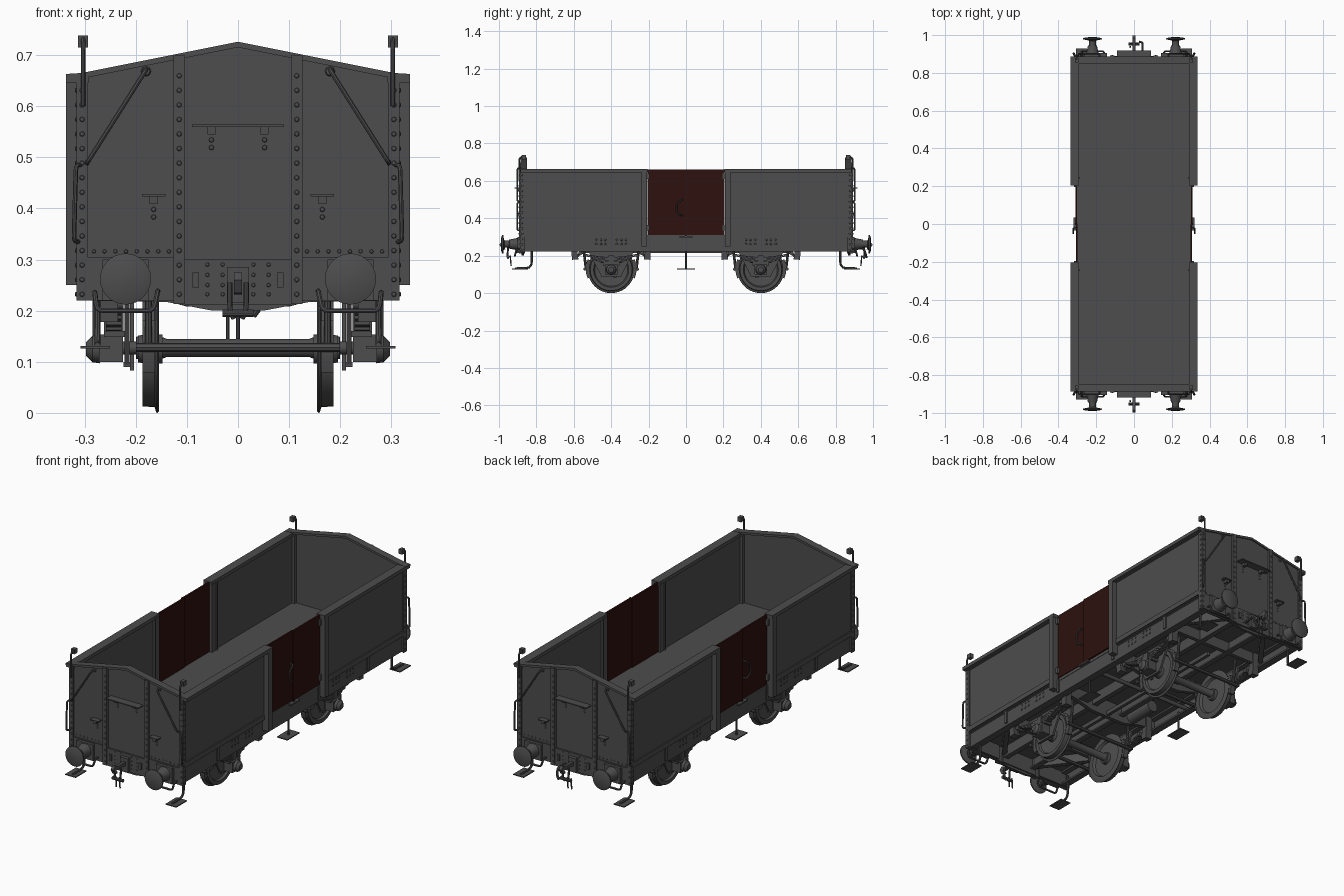
import bpy, bmesh, math
from mathutils import Vector, Matrix

if "Cube" in bpy.data.objects:
    bpy.data.objects.remove(bpy.data.objects["Cube"])


def material(name, col):
    m = bpy.data.materials.new(name)
    m.diffuse_color = (*col, 1)
    m.use_nodes = True
    m.node_tree.nodes["Principled BSDF"].inputs["Base Color"].default_value = m.diffuse_color
    return m


GREY = material("dark_grey", (0.075, 0.075, 0.075))
RED = material("dark_red", (0.026, 0.0055, 0.004))


def box(bm, lo, hi):
    lo, hi = Vector(lo), Vector(hi)
    mat = Matrix.Translation((lo + hi) / 2) @ Matrix.Diagonal((*(hi - lo), 1))
    bmesh.ops.create_cube(bm, size=1, matrix=mat)


def prism(bm, pts, axis, a, b):
    # polygon in xz swept along y, or in yz swept along x
    put = (lambda p, t: (p[0], t, p[1])) if axis == "y" else (lambda p, t: (t, p[0], p[1]))
    ra, rb = [[bm.verts.new(put(p, t)) for p in pts] for t in (a, b)]
    bm.faces.new(ra)
    bm.faces.new(rb[::-1])
    for i in range(len(pts)):
        j = (i + 1) % len(pts)
        bm.faces.new((ra[i], rb[i], rb[j], ra[j]))


def lathe(bm, prof, org, axis, seg=24):
    # profile of (distance along axis, radius)
    rings = []
    for t, r in prof:
        ring = []
        for k in range(seg):
            a = 2 * math.pi * k / seg
            c, s = r * math.cos(a), r * math.sin(a)
            v = (t, c, s) if axis == "x" else (c, t, s)
            ring.append(bm.verts.new(Vector(org) + Vector(v)))
        rings.append(ring)
    for p, q in zip(rings, rings[1:]):
        for k in range(seg):
            bm.faces.new((p[k], p[k - 1], q[k - 1], q[k]))
    bm.faces.new(rings[0])
    bm.faces.new(rings[-1][::-1])


def tube(bm, pts, r, n=8, bend=0.012):
    # round bar along a path with rounded corners
    pts = [Vector(p) for p in pts]
    path = [pts[0]]
    for a, b, c in zip(pts, pts[1:], pts[2:]):
        p = b + (a - b).normalized() * min(bend, (a - b).length * .45)
        q = b + (c - b).normalized() * min(bend, (c - b).length * .45)
        path += [p * (1 - t) ** 2 + b * 2 * t * (1 - t) + q * t * t for t in (0, .33, .67, 1)]
    path.append(pts[-1])
    side, rings = None, []
    for i, p in enumerate(path):
        d = (path[min(i + 1, len(path) - 1)] - path[max(i - 1, 0)]).normalized()
        side = d.orthogonal() if side is None else side - d * side.dot(d)
        side.normalize()
        up = d.cross(side)
        rings.append([bm.verts.new(p + r * (side * math.cos(2 * math.pi * k / n) + up * math.sin(2 * math.pi * k / n))) for k in range(n)])
    for p, q in zip(rings, rings[1:]):
        for k in range(n):
            bm.faces.new((p[k], p[k - 1], q[k - 1], q[k]))
    bm.faces.new(rings[0])
    bm.faces.new(rings[-1][::-1])


def rivet(bm, p, axis, out, r=0.005):
    lathe(bm, [(0, r), (out * r * .4, r * .8), (out * r * .6, r * .3)], p, axis, 8)


def part(name, build, mirror="xy", mat=GREY):
    bm = bmesh.new()
    build(bm)
    bmesh.ops.recalc_face_normals(bm, faces=bm.faces)
    me = bpy.data.meshes.new(name)
    bm.to_mesh(me)
    bm.free()
    me.materials.append(mat)
    ob = bpy.data.objects.new(name, me)
    bpy.context.collection.objects.link(ob)
    bpy.ops.object.select_all(action="DESELECT")
    ob.select_set(True)
    bpy.context.view_layer.objects.active = ob
    bpy.ops.object.shade_smooth_by_angle(angle=math.radians(35))
    if mirror:
        mod = ob.modifiers.new("mirror", "MIRROR")
        mod.use_axis = ("x" in mirror, "y" in mirror, False)
        mod.use_mirror_merge = False


def boxes(*pairs):
    return lambda bm: [box(bm, lo, hi) for lo, hi in pairs]


# body: floor, side sheets, top rails and door posts
part("floor", boxes(((-.305, -.87, .295), (.305, .87, .31))), "")
part("side_wall", boxes(((.298, .21, .30), (.310, .875, .655)), ((.305, .24, .305), (.316, .875, .33))))
part("side_top_rail", boxes(((.292, .205, .645), (.336, .885, .663))))
part("door_post", boxes(((.29, .208, .25), (.336, .238, .65))))
part("inner_corner_post", boxes(((.283, .852, .31), (.30, .868, .65)), ((.286, .24, .31), (.30, .25, .65))))
END = [(-.312, .22), (-.14, .217), (-.05, .2), (.05, .2), (.14, .217), (.312, .22), (.312, .655), (0, .722), (-.312, .655)]
CAP = [(-.336, .652), (-.336, .663), (-.305, .665), (0, .726), (.305, .665), (.336, .663), (.336, .652), (.305, .654), (0, .715), (-.305, .654)]
part("end_wall", lambda bm: prism(bm, END, "y", -.88, -.866), "y")
part("end_top_rail", lambda bm: prism(bm, CAP, "y", -.886, -.85), "y")
part("end_posts", boxes(((.104, -.893, .213), (.126, -.878, .699)), ((.294, -.887, .22), (.316, -.878, .66)),
                        ((.31, -.887, .22), (.316, -.862, .65))))
part("headstock", boxes(((.126, -.886, .22), (.294, -.86, .305)), ((0, -.889, .212), (.104, -.86, .30))))


# rivets on the ends and solebars
def rivets(bm):
    for i in range(16):
        z = .232 + i * .0285
        if z < .69:
            rivet(bm, (.115, -.893, z), "y", -1)
        if z < .65:
            rivet(bm, (.305, -.887, z), "y", -1)
            rivet(bm, (.316, -.875, z), "x", 1)
    for i in range(8):
        rivet(bm, (.135 + i * .021, -.88, .316), "y", -1, .004)
    for x in (.03, .06):
        for z in (.232, .25, .27, .29):
            rivet(bm, (x, -.889, z), "y", -1, .004)
    for y in (.32, .345, .37, .43, .455, .48):
        for z in (.262, .285):
            rivet(bm, (.303, y, z), "x", 1, .006)


part("rivets", rivets)

# red double doors, with hinges, latch and handle
part("door_leaf_a", boxes(((.298, -.207, .312), (.306, .002, .66))), "x", RED)
part("door_leaf_b", boxes(((.302, -.002, .312), (.311, .207, .66))), "x", RED)
part("door_hinges", lambda bm: [box(bm, (.304, .195, z), (.318, .215, z + .03)) for z in (.335, .61)])


def door_handle(bm):
    tube(bm, [(.306, -.02, .50), (.322, -.02, .50), (.322, -.05, .48), (.322, -.05, .43), (.322, -.02, .415), (.306, -.02, .415)], .004)
    box(bm, (.305, -.035, .298), (.32, .035, .306))


part("door_latch", door_handle, "x")
part("door_seam_bar", boxes(((.304, -.005, .30), (.3125, .005, .66))), "x", RED)


# end fittings: shelf, small steps, braces, handrails, lamp irons
def end_fittings(bm):
    box(bm, (0, -.918, .559), (.09, -.88, .564))
    box(bm, (.142, -.906, .423), (.188, -.88, .428))
    for x, z in ((.052, .559), (.165, .423)):
        box(bm, (x - .008, -.902, z - .014), (x + .008, -.88, z))
        for dz in (.025, .04):
            rivet(bm, (x, -.88, z - dz), "y", -1, .005)
    tube(bm, [(.18, -.88, .672), (.182, -.902, .668), (.294, -.902, .491), (.296, -.88, .488)], .0045)
    rivet(bm, (.18, -.88, .668), "y", -1, .01)
    box(bm, (.076, -.897, .245), (.089, -.885, .275))


part("end_fittings", end_fittings)
part("handrail", lambda bm: tube(bm, [(.31, -.88, .335), (.321, -.903, .335), (.317, -.903, .485), (.306, -.88, .485)], .0045))


def lamp_iron(bm):
    tube(bm, [(.303, -.892, .60), (.303, -.892, .72), (.303, -.87, .735)], .0045)
    box(bm, (.293, -.878, .715), (.313, -.855, .738))


part("lamp_iron", lamp_iron)


# buffers, with U-shaped grab bar below
def buffer(bm):
    box(bm, (.175, -.90, .22), (.265, -.88, .30))
    lathe(bm, [(-.90, .034), (-.915, .030), (-.945, .024), (-.946, .018), (-.97, .018), (-.974, .03), (-.977, .05), (-.983, .05), (-.988, .035), (-.99, .001)], (.22, 0, .262), "y", 28)
    tube(bm, [(.28, -.88, .235), (.28, -.905, .235), (.276, -.915, .20), (.165, -.915, .20), (.157, -.905, .238), (.157, -.88, .238)], .005)


part("buffer", buffer)


# draw hook, screw coupling and hanging links
def coupling(bm):
    box(bm, (-.022, -.905, .215), (.022, -.88, .285))
    prism(bm, [(-.88, .265), (-.96, .265), (-.985, .275), (-.998, .26), (-.985, .235), (-.965, .232), (-.968, .243), (-.978, .25), (-.95, .25), (-.88, .245)], "x", -.008, .008)
    for x in (-.016, .016):
        tube(bm, [(x, -.95, .255), (x, -.955, .20), (x * .5, -.95, .185)], .005)
    lathe(bm, [(-.03, .008), (.03, .008)], (0, -.952, .195), "x", 10)
    for x in (-.02, 0):
        tube(bm, [(x, -.94, .20), (x, -.935, .145)], .0035)


part("coupling", coupling, "y")
part("brake_hose", lambda bm: tube(bm, [(.045, .88, .235), (.045, .95, .24), (.045, .96, .21), (.03, .965, .19)], .006), "")

# corner and middle foot steps
part("corner_step", lambda bm: (
    box(bm, (.25, .845, .126), (.308, .93, .131)),
    tube(bm, [(.275, .825, .26), (.275, .825, .135), (.275, .915, .132)], .006, bend=.03)))
part("middle_step", lambda bm: (
    box(bm, (.25, -.048, .126), (.308, .048, .131)),
    tube(bm, [(.28, 0, .25), (.28, 0, .13)], .005)), "x")

# underframe: solebars, longitudinals, fish-bellied and plain cross members, diagonals
part("solebar", boxes(((.293, -.87, .222), (.303, .87, .31)), ((.265, -.87, .222), (.30, .87, .231)),
                      ((.265, -.87, .286), (.30, .87, .296))), "x")
part("inner_beams", boxes(((.085, -.87, .24), (.097, .87, .296)), ((.07, -.87, .24), (.09, .87, .247))), "x")
BELLY = [(-.294, .296), (-.294, .245), (-.2, .235), (-.1, .208), (.1, .208), (.2, .235), (.294, .245), (.294, .296)]
part("cross_beams", lambda bm: (prism(bm, BELLY, "y", .195, .215), box(bm, (-.294, .59, .24), (.294, .61, .296))), "y")


def diagonals(bm):
    d = Vector((.20, -.26, 0)).normalized()
    n = Vector((-d.y, d.x, 0)) * .012
    a, b = Vector((.09, .865, 0)), Vector((.29, .60, 0))
    f = bm.faces.new([bm.verts.new((p.x, p.y, .25)) for p in (a + n, b + n, b - n, a - n)])
    up = bmesh.ops.extrude_face_region(bm, geom=[f])
    bmesh.ops.translate(bm, vec=(0, 0, .045), verts=[v for v in up["geom"] if isinstance(v, bmesh.types.BMVert)])


part("diagonal_beams", diagonals)

# wheelsets
WHEEL = [(.148, .001), (.148, .028), (.164, .030), (.168, .088), (.155, .095), (.155, .122), (.157, .125), (.160, .124),
         (.163, .114), (.187, .112), (.187, .094), (.177, .088), (.173, .030), (.196, .026), (.196, .001)]
part("wheel", lambda bm: lathe(bm, WHEEL, (0, .4, .125), "x", 40))
AXLE = [(-.27, .012), (-.2, .013), (-.199, .022), (-.15, .022), (-.14, .018), (.14, .018), (.15, .022), (.199, .022), (.2, .013), (.27, .012)]
part("axle", lambda bm: lathe(bm, AXLE, (0, .4, .127), "x", 20), "y")


# axle guards, axle boxes and leaf springs
def running_gear(bm):
    prism(bm, [(.27, .24), (.53, .24), (.455, .095), (.43, .095), (.43, .17), (.37, .17), (.37, .095), (.345, .095)], "x", .212, .222)
    box(bm, (.21, .345, .09), (.224, .455, .10))
    box(bm, (.225, .367, .10), (.272, .433, .153))
    box(bm, (.222, .355, .148), (.262, .445, .16))
    lathe(bm, [(.27, .028), (.285, .026), (.297, .014)], (0, .4, .125), "x", 16)
    for k in range(5):
        half, n = .165 - k * .027, 10
        ys = [.4 + half * (2 * i / n - 1) for i in range(n + 1)]
        top = [(y, .193 - k * .007 + .9 * (y - .4) ** 2) for y in ys]
        prism(bm, top + [(y, z - .006) for y, z in top[::-1]], "x", .228, .258)
    box(bm, (.224, .385, .155), (.262, .415, .202))
    for s in (-1, 1):
        y = .4 + s * .165
        lathe(bm, [(.224, .011), (.262, .011)], (0, y, .213), "x", 12)
        tube(bm, [(.243, y, .213), (.243, y + s * .03, .185)], .007)
        prism(bm, [(y + s * .01, .18), (y + s * .045, .178), (y + s * .05, .30), (y + s * .025, .30)], "x", .235, .27)
        box(bm, (.30, y + s * .03 - .008, .235), (.309, y + s * .03 + .008, .305))


part("running_gear", running_gear)


# brake shoes, hangers, beams and pull rods
def brakes(bm):
    arc = [math.radians(a) for a in (-22, -11, 0, 11, 22)]
    for s in (-1, 1):
        pts = [(.4 + s * r * math.cos(a), .13 + r * math.sin(a)) for r, seq in ((.116, arc), (.136, arc[::-1])) for a in seq]
        prism(bm, pts, "x", .162, .187)
        tube(bm, [(.175, .4 + s * .135, .13), (.175, .4 + s * .15, .26)], .007)
        tube(bm, [(0, .4 + s * .14, .128), (.20, .4 + s * .14, .128)], .009)
    box(bm, (.203, .37, .083), (.211, .39, .22))


part("brake_gear", brakes)
part("brake_rod", boxes(((-.008, -.56, .215), (.008, .56, .235))), "")
part("brake_shaft", lambda bm: (
    lathe(bm, [(-.29, .01), (.29, .01)], (0, .07, .235), "x", 14),
    lathe(bm, [(-.40, .03), (-.24, .03)], (-.15, .2, .255), "y", 20)), "")
